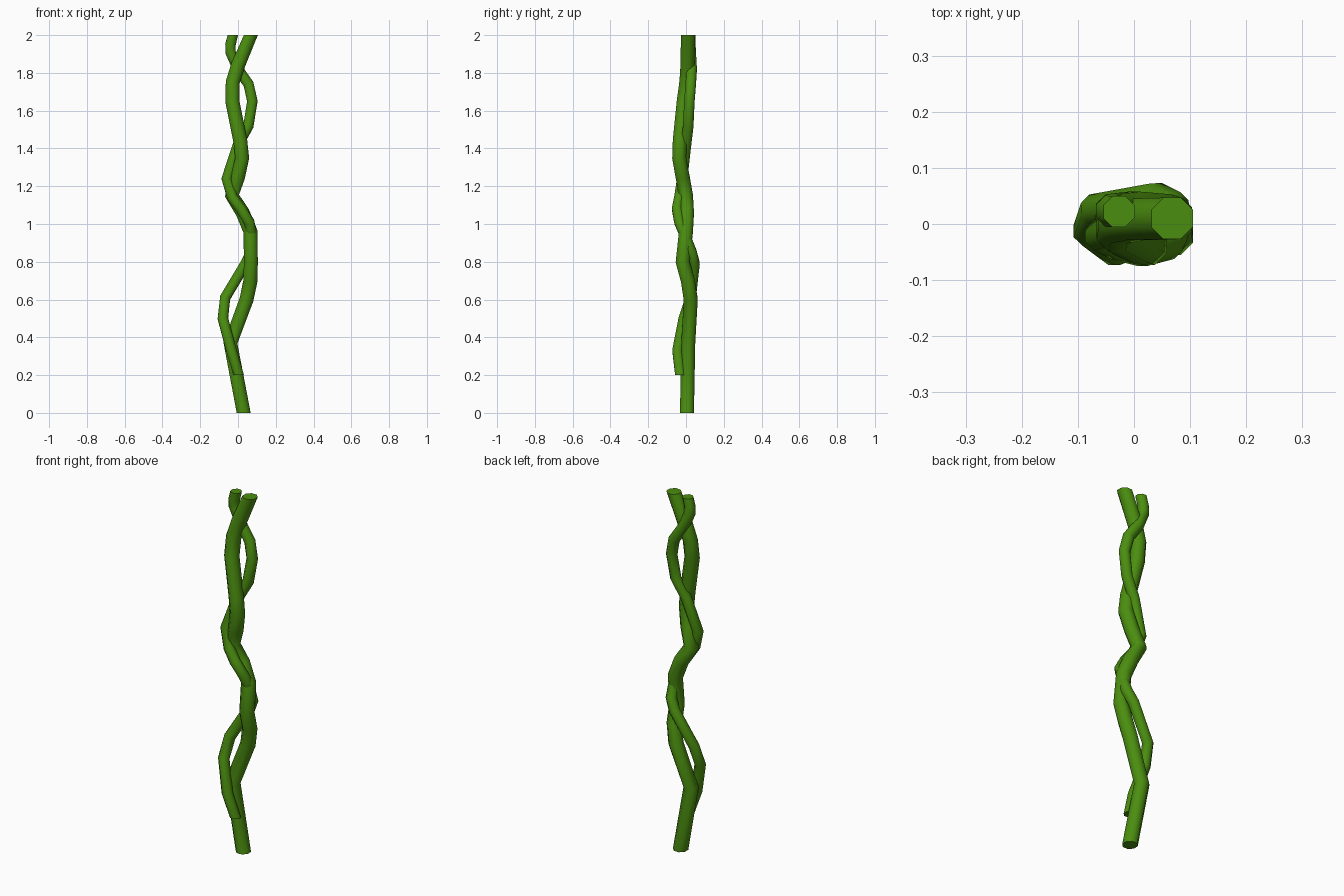
import bpy, bmesh, math
from mathutils import Vector

if "Cube" in bpy.data.objects:
    bpy.data.objects.remove(bpy.data.objects["Cube"])

mat = bpy.data.materials.new("vine_green")
mat.diffuse_color = (0.07, 0.27, 0.005, 1)
mat.use_nodes = True
mat.node_tree.nodes["Principled BSDF"].inputs["Base Color"].default_value = mat.diffuse_color
SIDES = 8
UP = Vector((0, 0, 1))


def tube(name, path, radius):
    """Low-poly octagonal tube through the path, with level-cut ends."""
    pts = [Vector(p) for p in path]
    bm = bmesh.new()
    rings = []
    for i, p in enumerate(pts):
        if i in (0, len(pts) - 1):
            t = UP
        else:
            t = ((p - pts[i - 1]).normalized() + (pts[i + 1] - p).normalized()).normalized()
        turn = UP.rotation_difference(t)
        ring = []
        for k in range(SIDES):
            a = math.tau * (k + 0.5) / SIDES
            ring.append(bm.verts.new(p + turn @ Vector((radius * math.cos(a), radius * math.sin(a), 0))))
        rings.append(ring)
    for a, b in zip(rings, rings[1:]):
        for k in range(SIDES):
            n = (k + 1) % SIDES
            bm.faces.new((a[k], a[n], b[n], b[k]))
    bm.faces.new(rings[0][::-1])
    bm.faces.new(rings[-1])
    me = bpy.data.meshes.new(name)
    bm.to_mesh(me)
    bm.free()
    me.materials.append(mat)
    ob = bpy.data.objects.new(name, me)
    bpy.context.collection.objects.link(ob)
    bpy.ops.object.select_all(action='DESELECT')
    ob.select_set(True)
    bpy.context.view_layer.objects.active = ob
    bpy.ops.object.shade_smooth_by_angle(angle=math.radians(60))
    return ob


# Thick vine running the full height
tube("main_vine", [
    (0.03, 0.005, 0), (-0.04, 0.012, 0.37), (0.045, 0.025, 0.6), (0.066, 0.01, 0.7),
    (0.068, -0.018, 0.8), (0.066, 0.0, 0.96), (0.025, 0.005, 1.06), (-0.032, 0.0, 1.15),
    (0.0, -0.018, 1.25), (0.022, -0.036, 1.35), (0.012, -0.033, 1.44),
    (-0.03, -0.012, 1.65), (-0.028, 0.002, 1.75), (0.0, 0.008, 1.84), (0.068, 0.01, 2.0)], 0.04)

# Thinner vine twisting around it
tube("twisting_vine", [
    (0.004, -0.03, 0.2), (-0.035, -0.045, 0.33), (-0.08, -0.012, 0.5), (-0.068, 0.025, 0.61),
    (0.04, 0.045, 0.79), (0.07, 0.03, 0.85), (0.072, -0.005, 0.94), (0.06, -0.035, 1.01),
    (0.015, -0.047, 1.08), (-0.03, -0.035, 1.14), (-0.06, -0.02, 1.24), (0.0, 0.0, 1.42),
    (0.055, 0.012, 1.52), (0.076, 0.018, 1.65), (0.056, 0.025, 1.74), (0.0, 0.03, 1.82),
    (-0.04, 0.025, 1.91), (-0.04, 0.023, 1.95), (-0.027, 0.022, 2.0)], 0.03)
